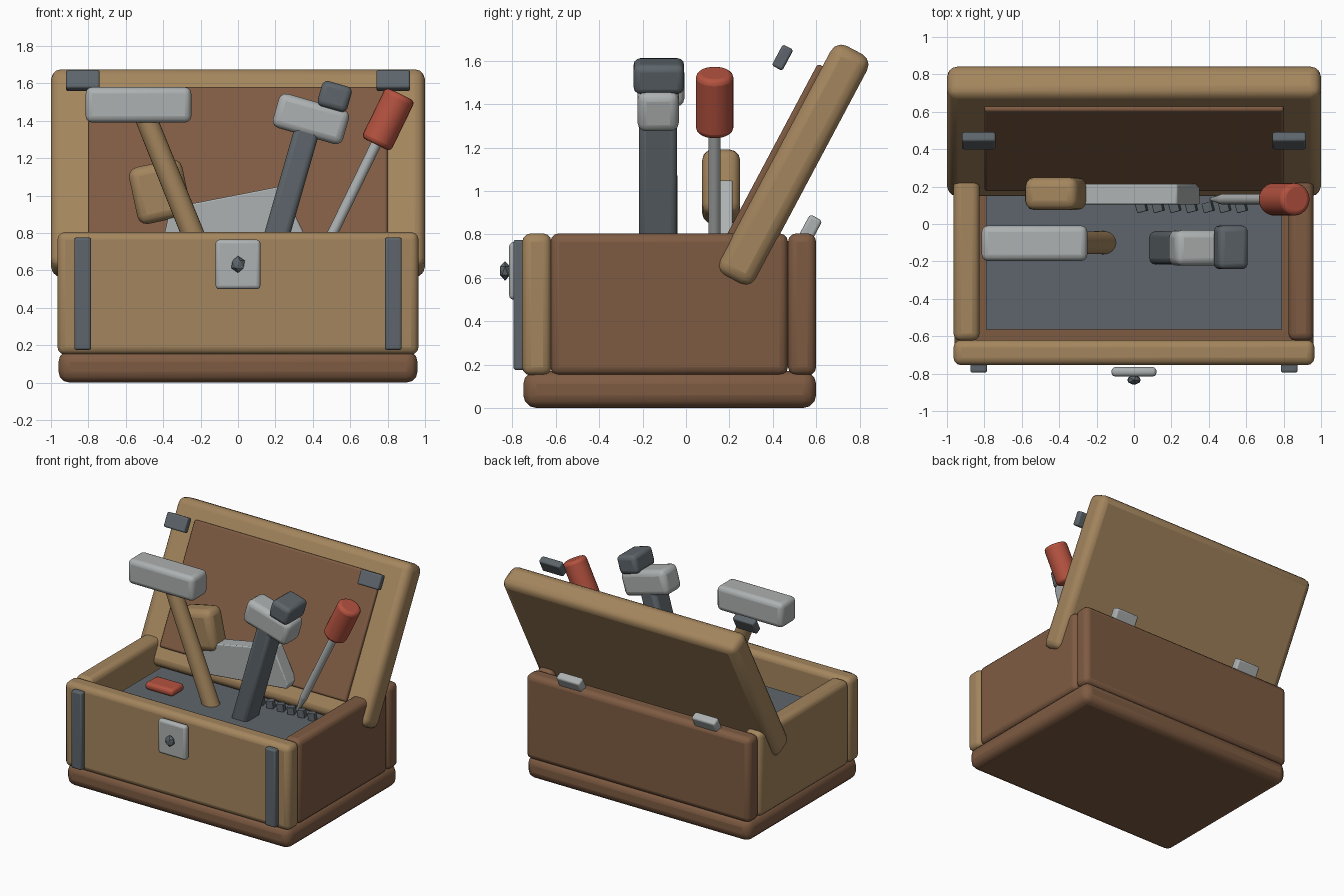
import bpy, bmesh
from math import radians, sin, cos
from mathutils import Vector

if "Cube" in bpy.data.objects:
    bpy.data.objects.remove(bpy.data.objects["Cube"])


def material(name, rgb):
    m = bpy.data.materials.new(name)
    m.diffuse_color = (*rgb, 1)
    m.use_nodes = True
    m.node_tree.nodes["Principled BSDF"].inputs["Base Color"].default_value = m.diffuse_color
    return m


WOOD = material("light_wood", (0.37, 0.235, 0.11))
BROWN = material("brown_wood", (0.21, 0.105, 0.055))
DARK = material("dark_metal", (0.11, 0.13, 0.145))
STEEL = material("steel", (0.42, 0.44, 0.44))
RED = material("red_plastic", (0.46, 0.085, 0.05))


def finish(bm, name, mat, loc, rot=(0, 0, 0), bevel=0.0, segs=3, smooth=True):
    """Turn a bmesh into a placed, bevelled object."""
    bmesh.ops.recalc_face_normals(bm, faces=bm.faces)
    me = bpy.data.meshes.new(name)
    bm.to_mesh(me)
    bm.free()
    me.materials.append(mat)
    ob = bpy.data.objects.new(name, me)
    bpy.context.collection.objects.link(ob)
    ob.location = loc
    ob.rotation_euler = [radians(a) for a in rot]
    if bevel:
        mod = ob.modifiers.new("Bevel", 'BEVEL')
        mod.width, mod.segments = bevel, segs
        mod.limit_method, mod.angle_limit = 'ANGLE', radians(40)
    if smooth:
        bpy.ops.object.select_all(action='DESELECT')
        ob.select_set(True)
        bpy.context.view_layer.objects.active = ob
        bpy.ops.object.shade_smooth_by_angle(angle=radians(40))
    return ob


def box(name, mat, loc, size, bevel=0.02, rot=(0, 0, 0)):
    bm = bmesh.new()
    bmesh.ops.create_cube(bm, size=1)
    bmesh.ops.scale(bm, vec=size, verts=bm.verts)
    return finish(bm, name, mat, loc, rot, bevel)


def span(name, mat, x, y, z, bevel=0.02):
    """Box given by its extents along each axis."""
    lo, hi = Vector((x[0], y[0], z[0])), Vector((x[1], y[1], z[1]))
    return box(name, mat, (lo + hi) / 2, hi - lo, bevel)


def rod(name, mat, loc, r1, r2, length, rot=(0, 0, 0), bevel=0.0, sides=24):
    bm = bmesh.new()
    bmesh.ops.create_cone(bm, cap_ends=True, segments=sides, radius1=r1, radius2=r2, depth=length)
    return finish(bm, name, mat, loc, rot, bevel)


# Box body
span("base", BROWN, (-0.96, 0.96), (-0.75, 0.6), (0, 0.17), 0.06)
span("front_panel", WOOD, (-0.965, 0.965), (-0.755, -0.62), (0.15, 0.805), 0.04)
span("back_panel", BROWN, (-0.96, 0.96), (0.47, 0.6), (0.15, 0.805), 0.04)
span("left_panel", WOOD, (-0.965, -0.825), (-0.625, 0.47), (0.15, 0.805), 0.04)
span("right_panel", BROWN, (0.825, 0.96), (-0.625, 0.47), (0.15, 0.805), 0.04)
span("tray_floor", DARK, (-0.79, 0.79), (-0.565, 0.44), (0.54, 0.6), 0.0)

# Open lid with raised inner panel, leaning back
TILT = 28
lid_center = Vector((0, 0.495, 1.12))
inward = Vector((0, -cos(radians(TILT)), sin(radians(TILT))))
box("lid", WOOD, lid_center, (2.0, 0.19, 1.2), 0.055, (-TILT, 0, 0))
box("lid_inner_panel", BROWN, lid_center + inward * 0.09, (1.6, 0.06, 0.93), 0.015, (-TILT, 0, 0))

# Paired metal fittings
for side, s in (("left", -1), ("right", 1)):
    box(f"lid_catch_{side}", DARK, (s * 0.83, 0.445, 1.615), (0.18, 0.055, 0.11), 0.012, (-TILT, 0, 0))
    box(f"hinge_{side}", STEEL, (s * 0.58, 0.572, 0.825), (0.2, 0.065, 0.12), 0.015, (-TILT, 0, 0))
    box(f"front_strap_{side}", DARK, (s * 0.83, -0.77, 0.475), (0.09, 0.05, 0.6), 0.012)

# Lock
box("lock_plate", STEEL, (0, -0.79, 0.632), (0.24, 0.05, 0.265), 0.02)
bm = bmesh.new()
bmesh.ops.create_icosphere(bm, subdivisions=1, radius=0.045)
bmesh.ops.scale(bm, vec=(0.9, 0.6, 1), verts=bm.verts)
finish(bm, "lock_knob", DARK, (0, -0.834, 0.632), smooth=False)

# Wooden-handled hammer
rod("mallet_handle", WOOD, (-0.325, -0.1, 1.0), 0.062, 0.058, 0.95, (0, -22, 0), 0.01)
box("mallet_head", STEEL, (-0.532, -0.103, 1.485), (0.565, 0.19, 0.19), 0.035)

# Dark-handled hammer
box("hammer_handle", DARK, (0.257, -0.128, 0.96), (0.135, 0.175, 0.86), 0.03, (0, 16, 0))
box("hammer_head", STEEL, (0.39, -0.128, 1.41), (0.39, 0.19, 0.19), 0.04, (0, 16, 0))
box("hammer_face", DARK, (0.517, -0.125, 1.53), (0.165, 0.232, 0.14), 0.03, (0, 16, 0))

# Screwdriver along one leaning axis
axis = Vector((sin(radians(26)), 0, cos(radians(26))))
grip = Vector((0.803, 0.132, 1.408))
rod("screwdriver_grip", RED, grip, 0.087, 0.087, 0.3, (0, 26, 0), 0.025)
rod("screwdriver_shaft", STEEL, grip - axis * 0.44, 0.028, 0.028, 0.62, (0, 26, 0))
rod("screwdriver_tip", STEEL, grip - axis * 0.82, 0.008, 0.028, 0.14, (0, 26, 0))

# Saw: grip, tapered blade and tooth blocks
box("saw_grip", WOOD, (-0.418, 0.162, 1.02), (0.29, 0.175, 0.31), 0.05, (0, -12, 0))
profile = [(-0.42, 0.69), (-0.36, 0.935), (0.23, 1.05), (0.352, 0.8), (0.34, 0.765)]
bm = bmesh.new()
face = bm.faces.new([bm.verts.new((x, 0.105, z)) for x, z in profile])
ext = bmesh.ops.extrude_face_region(bm, geom=[face])
bmesh.ops.translate(bm, vec=(0, 0.11, 0), verts=[v for v in ext["geom"] if isinstance(v, bmesh.types.BMVert)])
finish(bm, "saw_blade", STEEL, (0, 0, 0), bevel=0.008, segs=2)
for i in range(7):
    box(f"saw_tooth_{i + 1}", DARK, (0.04 + 0.089 * i, 0.09, 0.625), (0.052, 0.052, 0.06), 0.005, (0, -10, 15))

# Small red block lying in the tray
box("red_block", RED, (-0.56, -0.1, 0.625), (0.24, 0.15, 0.055), 0.022)
